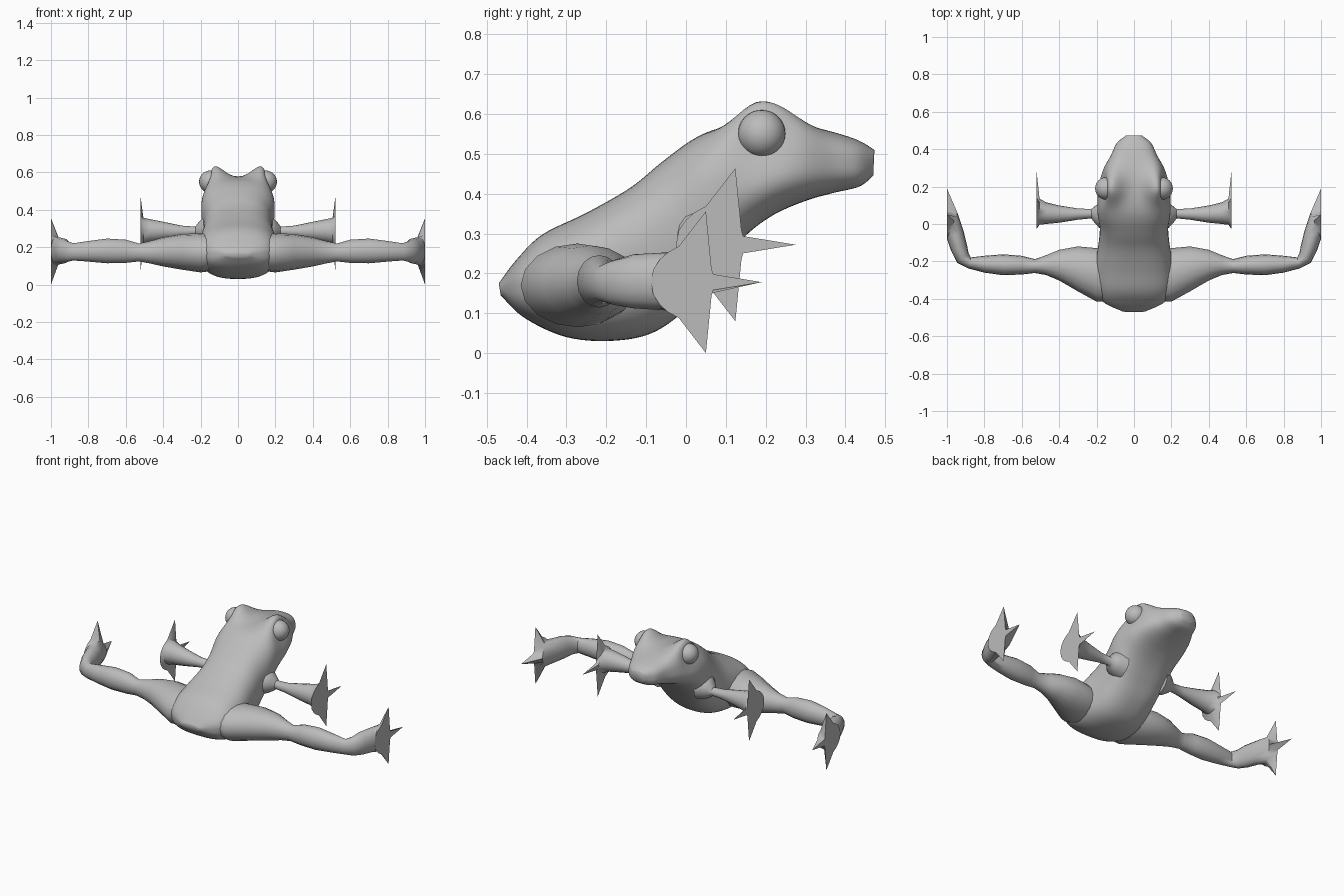
import bpy, bmesh, math
from mathutils import Vector

cube = bpy.data.objects.get("Cube")
if cube:
    bpy.data.objects.remove(cube, do_unlink=True)

skin = bpy.data.materials.new("grey_skin")
skin.use_nodes = True
GREY = (0.5, 0.5, 0.5, 1)
skin.diffuse_color = GREY
skin.node_tree.nodes["Principled BSDF"].inputs["Base Color"].default_value = GREY


def fill_loft(bm, rings):
    """Skin a list of equal-length point rings and cap both ends."""
    vs = [[bm.verts.new(p) for p in ring] for ring in rings]
    n = len(vs[0])
    for a, b in zip(vs, vs[1:]):
        for i in range(n):
            j = (i + 1) % n
            bm.faces.new((a[i], a[j], b[j], b[i]))
    bm.faces.new(vs[0][::-1])
    bm.faces.new(vs[-1])


def make_object(name, bm, angle):
    bmesh.ops.recalc_face_normals(bm, faces=bm.faces)
    me = bpy.data.meshes.new(name)
    bm.to_mesh(me)
    bm.free()
    me.materials.append(skin)
    ob = bpy.data.objects.new(name, me)
    bpy.context.collection.objects.link(ob)
    bpy.ops.object.select_all(action='DESELECT')
    ob.select_set(True)
    bpy.context.view_layer.objects.active = ob
    bpy.ops.object.shade_smooth_by_angle(angle=math.radians(angle))


def catmull(p0, p1, p2, p3, t):
    return [0.5 * (2 * b + (c - a) * t + (2 * a - 5 * b + 4 * c - d) * t * t
                   + (3 * b - a - 3 * c + d) * t ** 3)
            for a, b, c, d in zip(p0, p1, p2, p3)]


def bell(x, width):
    return math.exp(-(x / width) ** 2)


# Body and head: bottom y, bottom z, top y, top z, half width
BODY = [
    (-.465, .145, -.47, .175, .06), (-.405, .088, -.425, .235, .165),
    (-.30, .04, -.36, .298, .205), (-.18, .031, -.25, .352, .207),
    (-.075, .055, -.14, .415, .19), (.02, .13, -.06, .48, .183),
    (.09, .225, .02, .538, .195), (.15, .295, .09, .565, .197),
    (.22, .347, .19, .575, .195), (.30, .382, .27, .575, .17),
    (.37, .402, .36, .557, .125), (.435, .418, .43, .535, .092),
    (.47, .445, .473, .51, .045),
]
EYE = Vector((.148, .19, .55))


def body_ring(s, n=64, power=0.78):
    low, high = Vector((0, s[0], s[1])), Vector((0, s[2], s[3]))
    mid, up = (low + high) / 2, (high - low) / 2
    ring = []
    for i in range(n):
        a = 2 * math.pi * i / n
        c, d = math.cos(a), math.sin(a)
        c = math.copysign(abs(c) ** power, c)
        d = math.copysign(abs(d) ** power, d)
        p = mid + up * d + Vector((s[4] * c, 0, 0))
        # Brow swelling, steeper at the back
        along = p.y - EYE.y
        swell = bell(abs(p.x) - .155, .075) * bell(along, .085 if along < 0 else .12)
        p.z += .1 * swell * max(0, d)
        # Shallow hollow around the eye
        hollow = bell(math.hypot(p.y - EYE.y, p.z - EYE.z), .085)
        p.x -= .035 * hollow * c
        ring.append(p)
    return ring


STEPS = 6
padded = [BODY[0]] + BODY + [BODY[-1]]
sections = [catmull(*padded[i:i + 4], k / STEPS)
            for i in range(len(BODY) - 1) for k in range(STEPS)] + [BODY[-1]]
bm = bmesh.new()
fill_loft(bm, [body_ring(s) for s in sections])
make_object("body", bm, 60)

# Limbs: centre x, y, z, half depth, half height, yaw of the section
HIND_LEG = [
    (.16, -.275, .17, .14, .10, 0), (.20, -.272, .17, .143, .105, 0),
    (.30, -.24, .175, .12, .095, 0), (.40, -.22, .175, .082, .078, 0),
    (.47, -.22, .173, .053, .06, 0), (.53, -.225, .172, .037, .048, 0),
    (.60, -.22, .178, .05, .062, 0), (.70, -.218, .18, .056, .066, 0),
    (.80, -.215, .178, .045, .055, 0), (.88, -.208, .175, .03, .046, 15),
    (.915, -.182, .177, .04, .056, 50), (.935, -.13, .18, .045, .068, 75),
    (.955, -.06, .18, .05, .072, 60), (.972, -.01, .178, .075, .078, 22),
]
FRONT_LEG = [
    (.14, .045, .295, .08, .08, 0), (.185, .045, .295, .066, .066, 0),
    (.21, .05, .29, .045, .045, 0), (.228, .055, .285, .025, .025, 0),
    (.30, .053, .285, .03, .03, 0), (.40, .053, .287, .046, .049, 0),
    (.47, .058, .288, .058, .062, 0), (.505, .066, .286, .07, .071, 0),
]
# Upper half of the three-toed sole, from the forward toe to the heel
SOLE = [(.19, 0), (.068, .02), (.064, .035), (.05, .178), (-.018, .09),
        (-.045, .075), (-.065, .058), (-.082, .032), (-.088, 0)]
STAR = SOLE + [(y, -z) for y, z in SOLE[-2:0:-1]]


def limb_ring(s, n=len(STAR)):
    yaw = math.radians(s[5])
    across = Vector((-math.sin(yaw), math.cos(yaw), 0)) * s[3]
    up = Vector((0, 0, s[4]))
    angles = [2 * math.pi * i / n for i in range(n)]
    return [Vector(s[:3]) + across * math.cos(a) + up * math.sin(a) for a in angles]


def limb(name, table, sole_centre, toe_scale, side):
    rings = [limb_ring(s) for s in table]
    rings.append([Vector(sole_centre) + Vector((0, y, z)) * toe_scale for y, z in STAR])
    bm = bmesh.new()
    fill_loft(bm, [[Vector((p.x * side, p.y, p.z)) for p in r] for r in rings])
    make_object(name, bm, 45)


for side, label in ((1, "left"), (-1, "right")):
    limb("hind_leg_" + label, HIND_LEG, (1, 0, .178), 1, side)
    limb("front_leg_" + label, FRONT_LEG, (.52, .07, .272), 1.08, side)
    bm = bmesh.new()
    bmesh.ops.create_uvsphere(bm, u_segments=24, v_segments=16, radius=.06)
    bmesh.ops.translate(bm, vec=(side * EYE.x, EYE.y, EYE.z), verts=bm.verts)
    make_object("eye_" + label, bm, 50)
